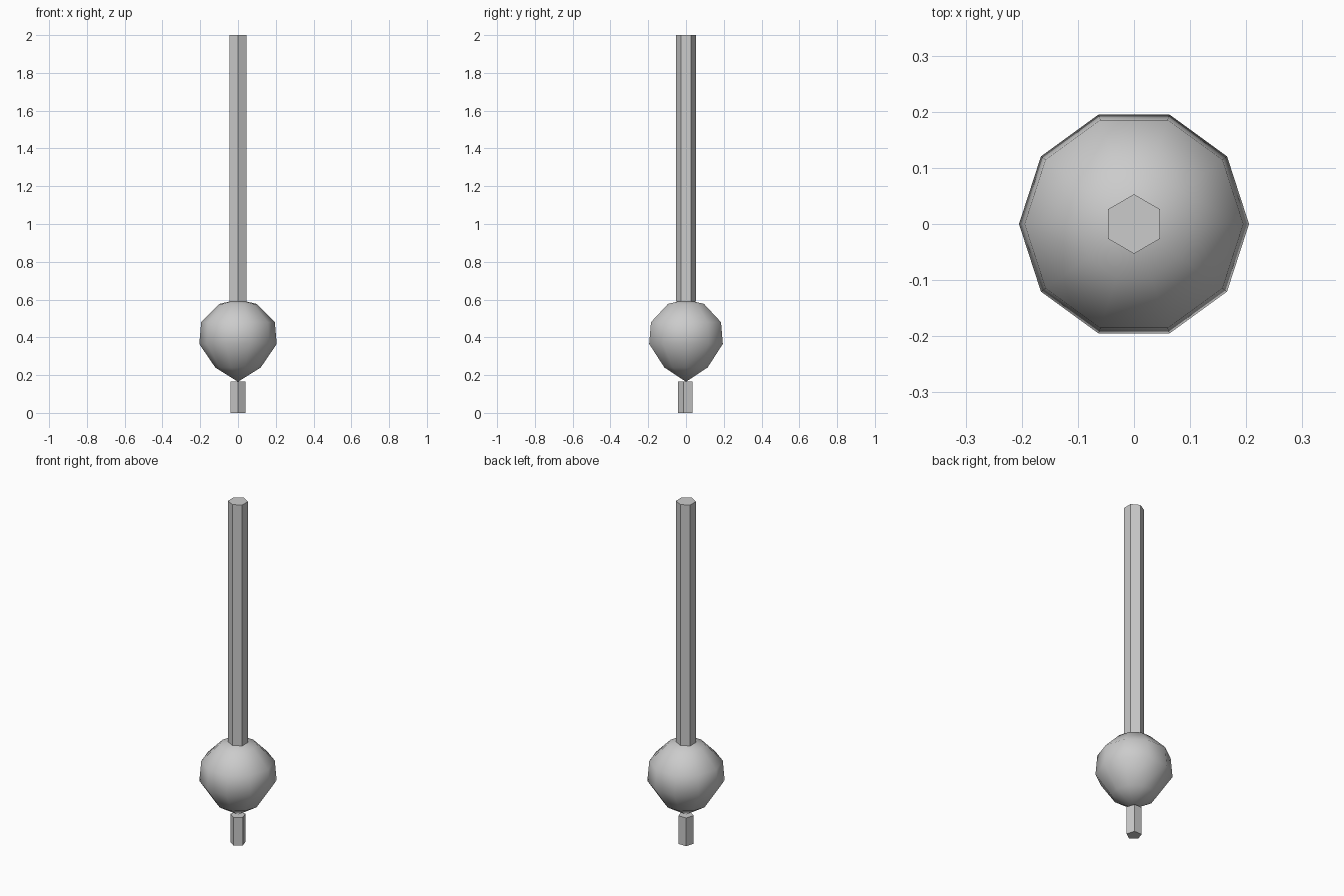
import bpy, bmesh, math

if "Cube" in bpy.data.objects:
    bpy.data.objects.remove(bpy.data.objects["Cube"])


def lathe(name, profile, sides, start_deg):
    """Revolve (radius, z) points round z; radius 0 makes a pole, other ends get a cap."""
    bm = bmesh.new()
    rings = []
    for r, z in profile:
        if r == 0:
            rings.append([bm.verts.new((0, 0, z))])
            continue
        angles = [math.radians(start_deg) + math.tau * i / sides for i in range(sides)]
        rings.append([bm.verts.new((r * math.cos(a), r * math.sin(a), z)) for a in angles])
    for low, high in zip(rings, rings[1:]):
        for i in range(sides):
            j = (i + 1) % sides
            corners = [low[i % len(low)], low[j % len(low)],
                       high[j % len(high)], high[i % len(high)]]
            bm.faces.new(list(dict.fromkeys(corners)))
    for ring in (rings[0], rings[-1]):
        if len(ring) > 1:
            bm.faces.new(ring)
    bmesh.ops.recalc_face_normals(bm, faces=bm.faces)
    mesh = bpy.data.meshes.new(name)
    bm.to_mesh(mesh)
    bm.free()
    obj = bpy.data.objects.new(name, mesh)
    bpy.context.collection.objects.link(obj)
    return obj


# Five-sided stub at the bottom
lathe("lower_stub", [(0.042, 0), (0.042, 0.165)], 5, -90)

# Ten-sided smooth bulb, pointed underneath
bulb = lathe("bulb", [(0, 0.165), (0.12, 0.24), (0.205, 0.365),
                      (0.195, 0.48), (0.1, 0.577), (0, 0.6)], 10, 0)
for face in bulb.data.polygons:
    face.use_smooth = True

# Six-sided long pole
lathe("pole", [(0.053, 0.59), (0.053, 2.0)], 6, 90)
